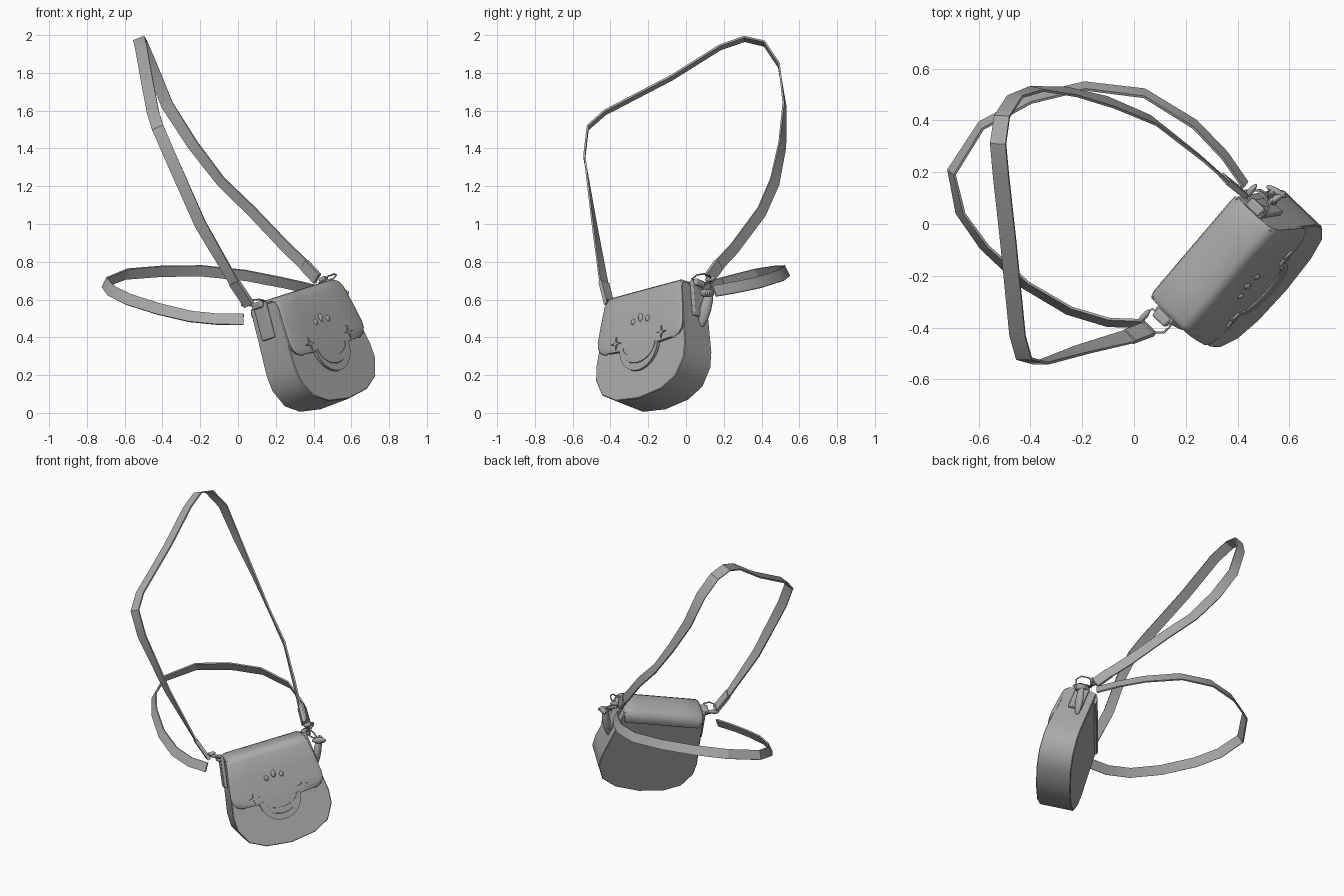
import bpy, bmesh, math
from mathutils import Vector, Matrix

if "Cube" in bpy.data.objects:
    bpy.data.objects.remove(bpy.data.objects["Cube"], do_unlink=True)

grey = bpy.data.materials.new("soft_grey")
grey.use_nodes = True
grey.diffuse_color = (0.4, 0.4, 0.4, 1)
grey.node_tree.nodes["Principled BSDF"].inputs["Base Color"].default_value = (0.4, 0.4, 0.4, 1)

# Bag frame: local x = width, local y = towards the back, local z = up the bag
W = Vector((0.63, 0.74, 0.2)).normalized()
D = Vector((0.71, -0.65, 0.27))
D = (D - W * D.dot(W)).normalized()
U = W.cross(-D)
BAG = Matrix((W, -D, U)).transposed().to_4x4()
BAG.translation = (0.36, -0.215, 0.655)


def clamp(v):
    return max(0.0, min(1.0, v))


def finish(name, bm, matrix=None, bevel=0, segs=2, angle=35):
    bmesh.ops.recalc_face_normals(bm, faces=bm.faces)
    me = bpy.data.meshes.new(name)
    bm.to_mesh(me)
    bm.free()
    ob = bpy.data.objects.new(name, me)
    bpy.context.collection.objects.link(ob)
    me.materials.append(grey)
    if matrix:
        ob.matrix_world = matrix
    if bevel:
        m = ob.modifiers.new("Bevel", "BEVEL")
        m.width, m.segments, m.limit_method = bevel, segs, "ANGLE"
        m.angle_limit = math.radians(40)
    bpy.ops.object.select_all(action="DESELECT")
    ob.select_set(True)
    bpy.context.view_layer.objects.active = ob
    bpy.ops.object.shade_smooth_by_angle(angle=math.radians(angle))
    return ob


def plate(name, outline, y0, y1, lean=0, bevel=0):
    """Outline in bag x/z, from front depth y0 (leaning with height) to y1."""
    bm = bmesh.new()
    f = bm.faces.new([bm.verts.new((x, y0 + lean * z, z)) for x, z in outline])
    for el in bmesh.ops.extrude_face_region(bm, geom=[f])["geom"]:
        if isinstance(el, bmesh.types.BMVert):
            el.co.y = y1
    return finish(name, bm, BAG, bevel, 1)


def box(name, centre, size, bevel=0.005, turn=0):
    bm = bmesh.new()
    bmesh.ops.create_cube(bm, size=1, matrix=Matrix.Translation(centre) @ Matrix.Rotation(turn, 4, "Y")
                          @ Matrix.Diagonal((*size, 1)))
    return finish(name, bm, BAG, bevel)


def ellipsoid(name, centre, size, matrix=BAG, turn=Matrix()):
    bm = bmesh.new()
    bmesh.ops.create_uvsphere(bm, u_segments=12, v_segments=8, radius=1,
                              matrix=Matrix.Translation(centre) @ turn @ Matrix.Diagonal((*size, 1)))
    return finish(name, bm, matrix, angle=60)


def ribbon(name, path, across, width, thick):
    """Flat band along a path; across(p) gives the direction of its width."""
    pts = [Vector(p) for p in path]
    bm, prev = bmesh.new(), None
    for i, p in enumerate(pts):
        t = (pts[min(i + 1, len(pts) - 1)] - pts[max(i - 1, 0)]).normalized()
        n = across(p)
        a = (n - t * n.dot(t)).normalized()
        b = t.cross(a)
        ring = [bm.verts.new(p + a * sx * width / 2 + b * sy * thick / 2)
                for sx, sy in ((-1, -1), (1, -1), (1, 1), (-1, 1))]
        if prev:
            for k in range(4):
                bm.faces.new((prev[k], prev[(k + 1) % 4], ring[(k + 1) % 4], ring[k]))
        else:
            bm.faces.new(ring)
        prev = ring
    bm.faces.new(prev)
    return finish(name, bm, angle=25)


def wire_loop(name, pts, radius, matrix=BAG):
    cu = bpy.data.curves.new(name, "CURVE")
    cu.dimensions, cu.bevel_depth, cu.bevel_resolution = "3D", radius, 1
    sp = cu.splines.new("POLY")
    sp.points.add(len(pts) - 1)
    for q, p in zip(sp.points, pts):
        q.co = (*p, 1)
    sp.use_cyclic_u = True
    ob = bpy.data.objects.new(name, cu)
    cu.materials.append(grey)
    ob.matrix_world = matrix
    bpy.context.collection.objects.link(ob)


# Body: wide, rounded bottom, front leaning slightly outwards
half = [(0.262, -0.008), (0.29, -0.2), (0.316, -0.37), (0.312, -0.455), (0.26, -0.55), (0.16, -0.602)]
plate("bag_body", half + [(0, -0.622)] + [(-x, z) for x, z in reversed(half)], -0.006, 0.19, 0.045, 0.004)

# Flap: a strip over the back edge, the top and the front (depth, height, half width)
rows = [(0.195, -0.07, 0.24), (0.196, -0.04, 0.25), (0.186, -0.014, 0.256), (0.16, 0.0, 0.258),
        (0.08, 0.002, 0.259), (0.018, -0.002, 0.26), (-0.002, -0.014, 0.264), (-0.013, -0.042, 0.27),
        (-0.02, -0.15, 0.287), (-0.027, -0.25, 0.3), (-0.029, -0.287, 0.294), (-0.03, -0.312, 0.274),
        (-0.03, -0.325, 0.238)]
bm = bmesh.new()
cols = [-1, -0.92, -0.5, 0, 0.5, 0.92, 1]
grid = []
for y, z, hw in rows:
    sag = 0.012 * clamp((-z - 0.25) / 0.07)
    drop = 0.01 * clamp((z + 0.1) / 0.08)
    grid.append([bm.verts.new((c * hw, y + 0.006 * (abs(c) == 1 and y < 0.1),
                               z - sag * (1 - c * c) - drop * (abs(c) == 1))) for c in cols])
for r0, r1 in zip(grid, grid[1:]):
    for k in range(len(cols) - 1):
        bm.faces.new((r0[k], r0[k + 1], r1[k + 1], r1[k]))
flap = finish("flap", bm, BAG, angle=50)
sol = flap.modifiers.new("Solidify", "SOLIDIFY")
sol.thickness, sol.offset = 0.02, 0
bev = flap.modifiers.new("Bevel", "BEVEL")
bev.width, bev.segments, bev.limit_method = 0.008, 3, "ANGLE"
bev.angle_limit = math.radians(50)

# Embossed drops on the flap
for n, (x, z, h) in enumerate([(-0.05, -0.183, 0.017), (0, -0.168, 0.024), (0.05, -0.183, 0.017)]):
    ellipsoid(f"embossed_drop_{n}", (x, -0.031, z), (0.014, 0.011, h))

# Four-pointed star eyes
for side in (-1, 1):
    star = []
    for k in range(8):
        r = 0.036 if k % 2 == 0 else 0.009
        star.append((side * 0.16 + r * math.sin(k * math.pi / 4), -0.285 + r * math.cos(k * math.pi / 4)))
    plate("star_eye_" + ("left" if side > 0 else "right"), star, -0.046, -0.036)


# Smile: crescent band with a lip and tongue above it
def arc(rx, rz, z0, n=16):
    return [(rx * math.cos(math.pi * k / n), z0 - rz * math.sin(math.pi * k / n)) for k in range(n + 1)]


plate("smile_band", arc(0.135, 0.14, -0.325) + arc(0.115, 0.1, -0.325)[::-1], -0.042, -0.008)
plate("smile_lip", arc(0.12, 0.1, -0.322) + arc(0.108, 0.062, -0.322)[::-1], -0.045, -0.008)
plate("smile_tongue", arc(0.109, 0.063, -0.325), -0.04, -0.008)

# Side tabs, rings and clips, on both sides
for side, word in ((-1, "right"), (1, "left")):
    box(f"side_tab_{word}", (side * 0.285, 0.1, -0.09), (0.022, 0.085, 0.2), turn=side * -0.13)
    box(f"tab_fold_{word}", (side * 0.285, 0.1, 0.0), (0.04, 0.07, 0.035), 0.008)
    wire_loop(f"strap_ring_{word}",
              [(side * x, y, z) for x, y, z in ((0.285, 0.05, 0.01), (0.285, 0.15, 0.01),
               (0.32, 0.155, 0.025), (0.345, 0.13, 0.035), (0.345, 0.08, 0.035), (0.32, 0.05, 0.025))], 0.0045)
    ellipsoid(f"clip_{word}", (side * 0.325, 0.15, 0.03), (0.035, 0.012, 0.014))

# Tall shoulder strap, twisting to line up with the side tabs at its ends
tall = [(0.06, -0.405, 0.57), (-0.02, -0.435, 0.69), (-0.2, -0.485, 1.0), (-0.36, -0.538, 1.36), (-0.425, -0.52, 1.51),
        (-0.45, -0.43, 1.59), (-0.485, -0.075, 1.775), (-0.513, 0.18, 1.935), (-0.525, 0.31, 1.98),
        (-0.51, 0.415, 1.955), (-0.46, 0.492, 1.84), (-0.375, 0.522, 1.63), (-0.24, 0.51, 1.42),
        (-0.09, 0.47, 1.225), (0.075, 0.4, 1.065), (0.26, 0.255, 0.87), (0.35, 0.175, 0.785), (0.42, 0.12, 0.71)]


def tall_across(p):
    twist = clamp((1.75 - p.z) / 0.45) if p.y > 0 else clamp((1.3 - p.z) / 0.6)
    return Vector((0.93, 0, 0.37)).lerp(D, twist)


ribbon("tall_strap", tall, tall_across, 0.064, 0.01)
ribbon("tall_strap_fold_right", tall[:2], tall_across, 0.064, 0.022)
ribbon("tall_strap_fold_left", tall[-2:], tall_across, 0.064, 0.022)

# Low loop strap, its upper edge tilting towards the middle of the loop
low = [(0.03, -0.385, 0.495), (-0.1, -0.38, 0.495), (-0.25, -0.335, 0.51), (-0.42, -0.235, 0.55), (-0.577, -0.09, 0.6),
       (-0.67, 0.04, 0.645), (-0.705, 0.2, 0.69), (-0.59, 0.38, 0.735), (-0.4, 0.482, 0.75), (-0.19, 0.533, 0.752),
       (0.04, 0.505, 0.728), (0.235, 0.385, 0.69), (0.35, 0.265, 0.665), (0.43, 0.15, 0.645)]


def low_across(p):
    inward = Vector((-0.12 - p.x, 0.08 - p.y, 0)).normalized()
    return inward * 0.5 + Vector((0, 0, 1))


ribbon("low_strap", low, low_across, 0.062, 0.01)

# Hanging charm on the left side: leaf, small bow and cord
lean = Matrix.Rotation(math.radians(-14), 4, "X")
ellipsoid("charm_leaf", (0.535, 0.105, 0.555), (0.022, 0.03, 0.105), Matrix(), lean)
for n, ang in enumerate((35, -30)):
    ellipsoid(f"charm_bow_{n}", (0.55, 0.1 + n * 0.025, 0.635), (0.045, 0.014, 0.02), Matrix(),
              Matrix.Rotation(math.radians(ang), 4, "Z"))
wire_loop("charm_cord", [(0.43, 0.13, 0.69), (0.47, 0.07, 0.675), (0.52, 0.07, 0.66), (0.54, 0.1, 0.645),
                         (0.49, 0.13, 0.66)], 0.005, Matrix())
